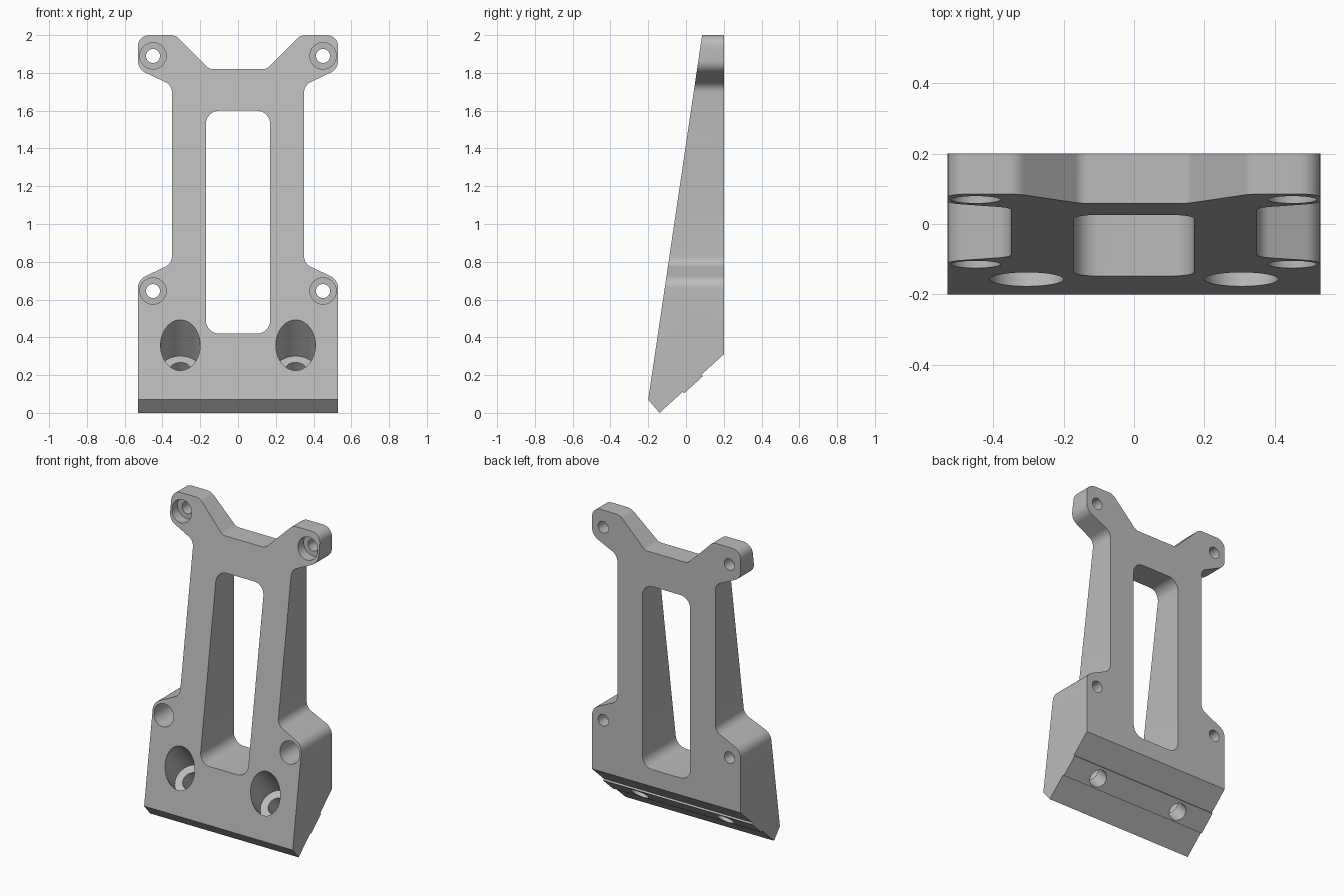
import bpy, bmesh, math
from mathutils import Vector

if "Cube" in bpy.data.objects:
    bpy.data.objects.remove(bpy.data.objects["Cube"], do_unlink=True)

grey = bpy.data.materials.new("plain grey")
grey.use_nodes = True
grey.diffuse_color = (0.5, 0.5, 0.5, 1)
grey.node_tree.nodes["Principled BSDF"].inputs["Base Color"].default_value = (0.5, 0.5, 0.5, 1)


def rounded(corners, steps=8):
    """Polygon from (a, b, radius) corners, each replaced by an arc."""
    out = []
    for i, (a, b, r) in enumerate(corners):
        p = Vector((a, b))
        if r == 0:
            out.append(p)
            continue
        u = (Vector(corners[i - 1][:2]) - p).normalized()
        v = (Vector(corners[(i + 1) % len(corners)][:2]) - p).normalized()
        half = u.angle(v) / 2
        centre = p + (u + v).normalized() * r / math.sin(half)
        start = p + u * r / math.tan(half) - centre
        end = p + v * r / math.tan(half) - centre
        sweep = start.angle(end)
        for k in range(steps + 1):
            t = k / steps
            out.append(centre + (start * math.sin((1 - t) * sweep)
                                 + end * math.sin(t * sweep)) / math.sin(sweep))
    return out


def prism(name, points, place, along):
    """Extrude a flat polygon, centred on its plane."""
    bm = bmesh.new()
    shift = Vector(along)
    face = bm.faces.new([bm.verts.new(Vector(place(*p)) - shift / 2) for p in points])
    new = bmesh.ops.extrude_face_region(bm, geom=[face])["geom"]
    bmesh.ops.translate(bm, vec=shift, verts=[v for v in new if isinstance(v, bmesh.types.BMVert)])
    bmesh.ops.recalc_face_normals(bm, faces=bm.faces)
    return finish(name, bm)


def rod(name, radius, start, end):
    """Cylinder between two points."""
    start, end = Vector(start), Vector(end)
    bm = bmesh.new()
    bmesh.ops.create_cone(bm, cap_ends=True, segments=48, radius1=radius,
                          radius2=radius, depth=(end - start).length)
    turn = (end - start).to_track_quat("Z", "Y").to_matrix()
    bmesh.ops.rotate(bm, matrix=turn, verts=bm.verts)
    bmesh.ops.translate(bm, vec=(start + end) / 2, verts=bm.verts)
    return finish(name, bm)


def finish(name, bm):
    mesh = bpy.data.meshes.new(name)
    bm.to_mesh(mesh)
    bm.free()
    mesh.materials.append(grey)
    obj = bpy.data.objects.new(name, mesh)
    bpy.context.collection.objects.link(obj)
    return obj


def combine(target, tool, operation):
    mod = target.modifiers.new(operation.lower(), "BOOLEAN")
    mod.operation, mod.solver, mod.object = operation, "EXACT", tool
    bpy.context.view_layer.objects.active = target
    bpy.ops.object.modifier_apply(modifier=mod.name)
    bpy.data.objects.remove(tool, do_unlink=True)


def front_plane(x, z):
    return (x, 0, z)


# Front outline with four ears, mirrored across x
right = [(0.53, -0.1, 0), (0.53, 0.705, 0.07), (0.35, 0.79, 0.06),
         (0.35, 1.735, 0.06), (0.53, 1.82, 0.07), (0.53, 2.0, 0.06),
         (0.332, 2.0, 0.065), (0.152, 1.82, 0.05)]
outline = right + [(-x, z, r) for x, z, r in reversed(right)]
bracket = prism("bracket", rounded(outline), front_plane, (0, 1, 0))

# Wedge side profile: sloped front, slanted foot with a raised tongue
foot = Vector((-0.14, 0))
up = Vector((0.34, 0.31)).normalized()
out = Vector((up.y, -up.x))
tongue = [foot + up * s + out * d
          for s, d in ((0.165, 0), (0.165, 0.011), (0.3, 0.011), (0.3, 0))]
side = [(-0.2, 0.07), foot, *tongue, (0.2, 0.31), (0.2, 2.1), (0.1, 2.1)]
combine(bracket, prism("wedge", side, lambda y, z: (0, y, z), (2, 0, 0)), "INTERSECT")

# Central window
window = [(-0.17, 0.42, 0.07), (0.17, 0.42, 0.07), (0.17, 1.6, 0.07), (-0.17, 1.6, 0.07)]
combine(bracket, prism("window", rounded(window), front_plane, (0, 1, 0)), "DIFFERENCE")

for sx in (-1, 1):
    # Counterbored screw holes in the ears
    for z in (0.645, 1.89):
        x = sx * 0.45
        combine(bracket, rod("ear_bore", 0.07, (x, -0.5, z), (x, 0.125, z)), "DIFFERENCE")
        combine(bracket, rod("ear_hole", 0.037, (x, -0.5, z), (x, 0.5, z)), "DIFFERENCE")
    # Angled bolt holes square to the foot
    mouth = Vector((sx * 0.305, -0.157, 0.358))
    axis = Vector((0, out.x, out.y))
    combine(bracket, rod("bolt_bore", 0.105, mouth - axis * 0.4, mouth + axis * 0.173), "DIFFERENCE")
    combine(bracket, rod("bolt_hole", 0.055, mouth, mouth + axis * 0.5), "DIFFERENCE")

bpy.ops.object.select_all(action="DESELECT")
bracket.select_set(True)
bpy.context.view_layer.objects.active = bracket
bpy.ops.object.shade_smooth_by_angle(angle=math.radians(30))
